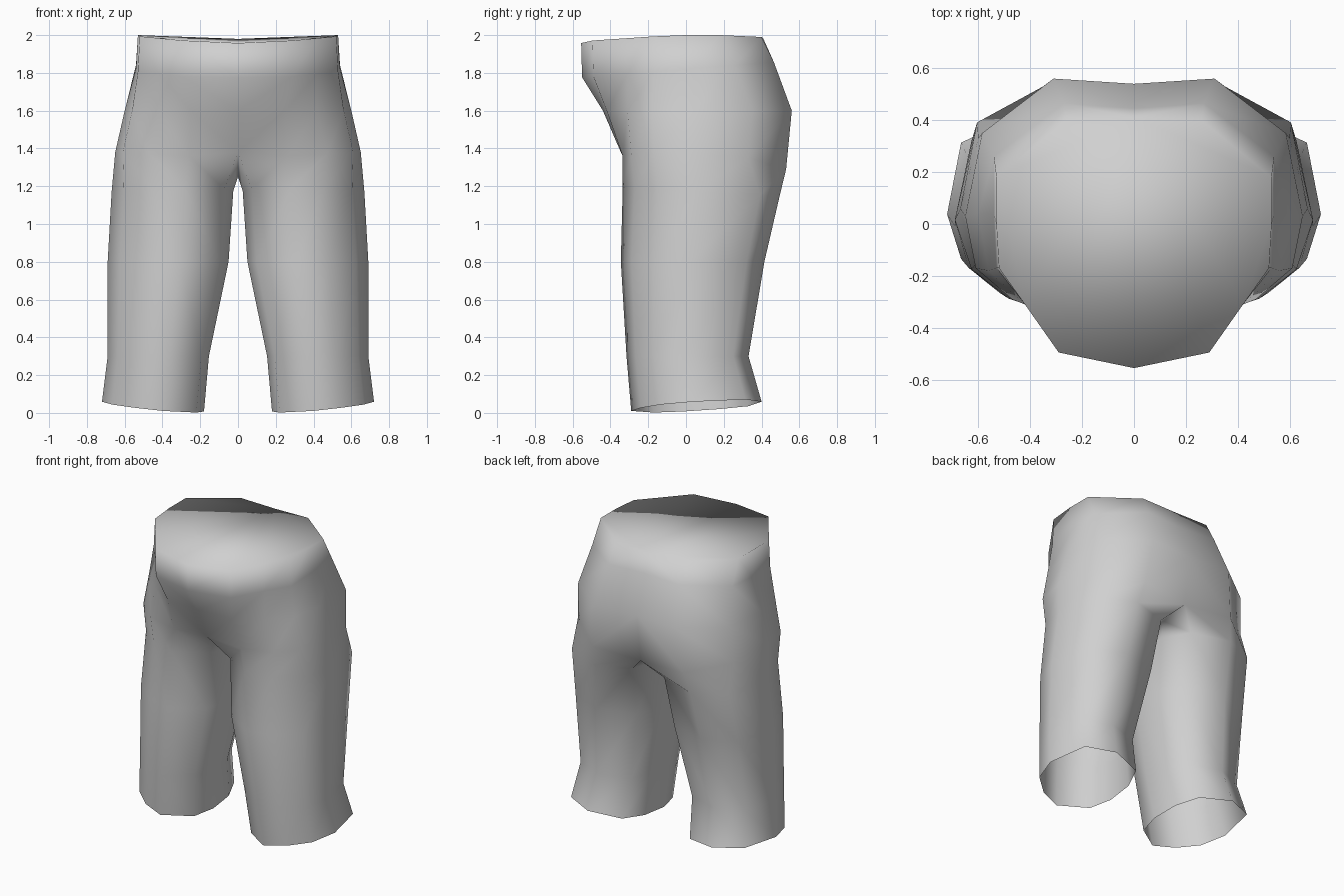
import bpy, bmesh

if "Cube" in bpy.data.objects:
    bpy.data.objects.remove(bpy.data.objects["Cube"], do_unlink=True)

# Unit cross-section of the left leg, from inner front around the outside
LEG = [(-0.85, -0.65), (-0.2, -1), (0.35, -0.85), (0.8, -0.55), (1, -0.05),
       (0.8, 0.75), (0.1, 1), (-0.7, 0.8), (-0.95, 0.35), (-1, -0.2)]


def leg_ring(z, centre, radius, lean=(0, 0)):
    """Leg cross-section, scaled, placed and tilted."""
    loop = []
    for u, v in LEG:
        dx, dy = radius[0] * u, radius[1] * v
        height = z + lean[0] * dx + lean[1] * dy
        loop.append((centre[0] + dx, centre[1] + dy, height))
    return loop


def hip_ring(height, outline):
    """Half loop around the torso; height is a function of x and y."""
    return [(x, y, height(x, y)) for x, y in outline]


def bridge(bm, lower, upper):
    """Quads between two loops; a torso half loop stays open at the centre."""
    count = len(upper)
    for i in range(count if count == len(LEG) else count - 1):
        j = (i + 1) % count
        bm.faces.new((lower[i], lower[j], upper[j], upper[i]))


# Legs, from hem to upper thigh
hem = leg_ring(0.036, (0.45, 0.055), (0.27, 0.345), (0.09, 0.06))
calf = leg_ring(0.3, (0.422, 0.008), (0.268, 0.323))
thigh = leg_ring(0.8, (0.37, 0.035), (0.32, 0.38))
upper_thigh = leg_ring(1.17, (0.347, 0.08), (0.322, 0.415), (0, -0.06))

# Crotch loop: its last points run under the body along the centre seam
crotch = [(0, -0.345, 1.38), (0.26, -0.335, 1.36), (0.47, -0.29, 1.37),
          (0.61, -0.17, 1.38), (0.65, 0.03, 1.38), (0.6, 0.33, 1.35),
          (0.35, 0.53, 1.29), (0, 0.5, 1.27), (0, 0.28, 1.25), (0, -0.1, 1.25)]

# Torso loops: seat, belly and waist
seat = hip_ring(lambda x, y: 1.6,
                [(0, -0.44), (0.25, -0.42), (0.42, -0.31), (0.56, -0.18),
                 (0.6, 0.04), (0.585, 0.35), (0.31, 0.56), (0, 0.54)])
belly = hip_ring(lambda x, y: 1.82 + 0.08 * y,
                 [(0, -0.55), (0.29, -0.49), (0.42, -0.31), (0.53, -0.17),
                  (0.54, 0.04), (0.54, 0.26), (0.27, 0.465), (0, 0.445)])
waist = hip_ring(lambda x, y: 1.98 + 0.02 * min(1, x / 0.52) + 0.04 * min(y, 0),
                 [(0, -0.555), (0.29, -0.495), (0.42, -0.31), (0.52, -0.17),
                  (0.53, 0), (0.53, 0.18), (0.26, 0.4), (0, 0.41)])

# Skin the left half: open hem, closed waist
bm = bmesh.new()
rows = [[bm.verts.new(p) for p in ring]
        for ring in (hem, calf, thigh, upper_thigh, crotch, seat, belly, waist)]
for lower, upper in zip(rows, rows[1:]):
    bridge(bm, lower, upper)
bm.faces.new(rows[-1])
for face in bm.faces:
    face.smooth = True
mesh = bpy.data.meshes.new("trousers")
bm.to_mesh(mesh)
bm.free()

trousers = bpy.data.objects.new("trousers", mesh)
bpy.context.collection.objects.link(trousers)

# Right half
mirror = trousers.modifiers.new("mirror", "MIRROR")
mirror.use_axis[0] = True
mirror.use_clip = True
mirror.merge_threshold = 0.001

# Cloth
cloth = bpy.data.materials.new("light grey cloth")
cloth.use_nodes = True
grey = (0.63, 0.63, 0.63, 1)
cloth.diffuse_color = grey
cloth.node_tree.nodes["Principled BSDF"].inputs["Base Color"].default_value = grey
mesh.materials.append(cloth)
